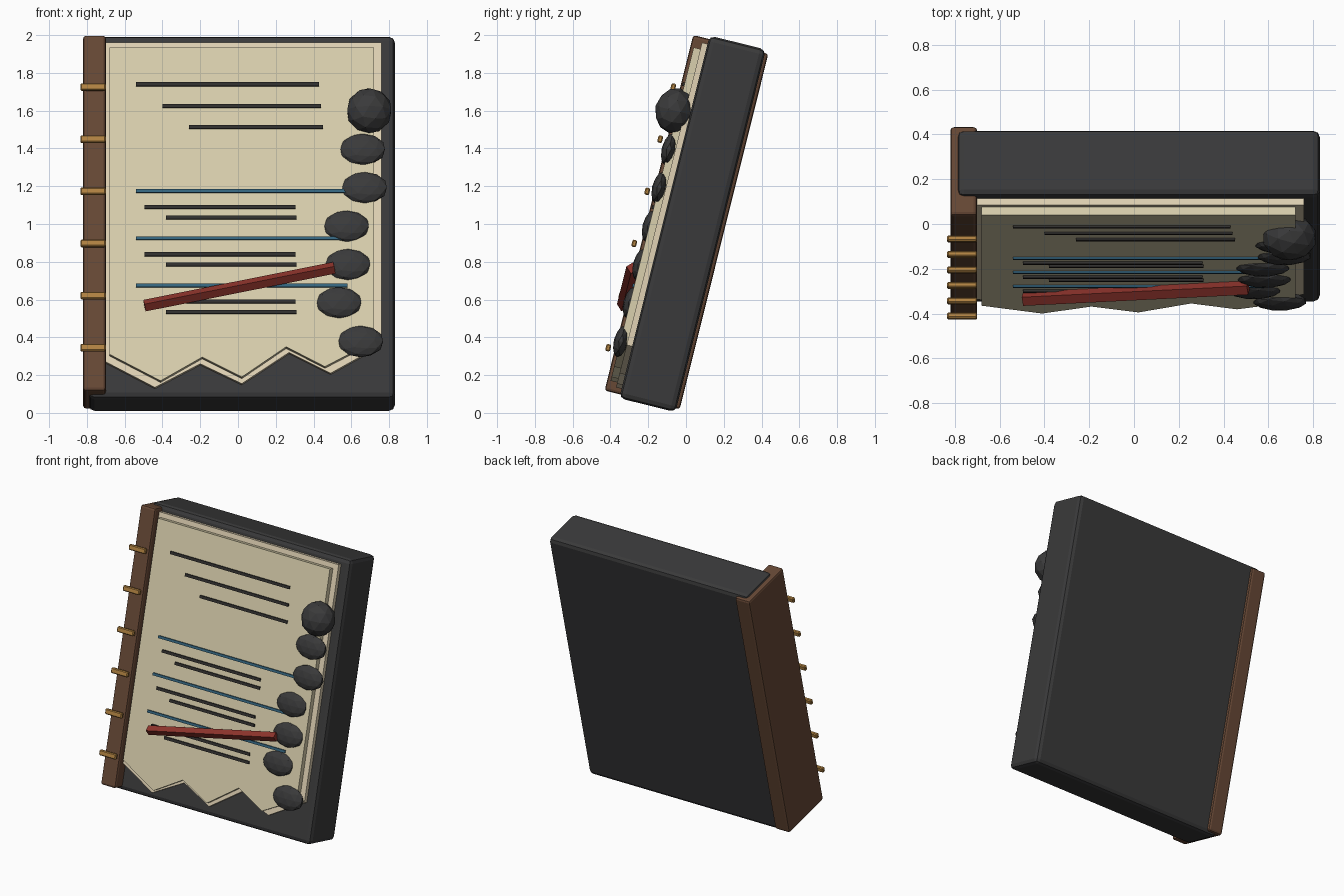
import bpy
import bmesh
from math import cos, sin, radians, atan2, hypot
from mathutils import Matrix, Vector

cube = bpy.data.objects.get("Cube")
if cube:
    bpy.data.objects.remove(cube, do_unlink=True)

# The whole book leans back; parts are built upright around its centre
LEAN = radians(14)
TILT = Matrix.Translation((0, 0, 1)) @ Matrix.Rotation(-LEAN, 4, 'X')


def up(height, y):
    """Upright z of a point at depth y whose height above ground is given."""
    return (height - 1 + sin(LEAN) * y) / cos(LEAN)


def material(name, r, g, b):
    m = bpy.data.materials.new(name)
    m.use_nodes = True
    m.diffuse_color = (r, g, b, 1)
    m.node_tree.nodes["Principled BSDF"].inputs["Base Color"].default_value = (r, g, b, 1)
    return m


CHARCOAL = material("charcoal", .042, .042, .043)
BROWN = material("brown leather", .135, .065, .036)
BRASS = material("brass", .45, .23, .055)
CREAM = material("cream paper", .70, .63, .42)
PALE = material("pale paper", .75, .65, .46)
INK = material("ink", .03, .028, .027)
BLUE = material("blue", .035, .13, .21)
RED = material("red", .27, .034, .025)


def finish(name, bm, mat, place=Matrix()):
    bmesh.ops.recalc_face_normals(bm, faces=bm.faces)
    mesh = bpy.data.meshes.new(name)
    bm.to_mesh(mesh)
    bm.free()
    mesh.materials.append(mat)
    obj = bpy.data.objects.new(name, mesh)
    obj.matrix_world = TILT @ place
    bpy.context.collection.objects.link(obj)
    return obj


def box(name, x, y, z, mat, bevel=0, segments=2):
    """Box between the (low, high) pairs given for each axis."""
    bm = bmesh.new()
    size = [b - a for a, b in (x, y, z)]
    mid = [(a + b) / 2 for a, b in (x, y, z)]
    bmesh.ops.create_cube(bm, size=1, matrix=Matrix.Diagonal((*size, 1)))
    obj = finish(name, bm, mat, Matrix.Translation(mid))
    if bevel:
        mod = obj.modifiers.new("Bevel", 'BEVEL')
        mod.width = bevel
        mod.segments = segments
    return obj


def torn_page(name, x, y, top, tear, mat):
    """Sheet whose lower edge follows the zigzag tear, left to right."""
    outline = [(px, up(h, y[0])) for px, h in tear] + [(x[1], top), (x[0], top)]
    bm = bmesh.new()
    face = bm.faces.new([bm.verts.new((px, y[0], pz)) for px, pz in outline])
    ext = bmesh.ops.extrude_face_region(bm, geom=[face])
    verts = [g for g in ext["geom"] if isinstance(g, bmesh.types.BMVert)]
    bmesh.ops.translate(bm, verts=verts, vec=(0, y[1] - y[0], 0))
    finish(name, bm, mat)


# Block, spine and sheets
box("cover_block", (-.79, .83), (-.12, .187), (-.98, .998), CHARCOAL, .03)
box("spine", (-.82, -.70), (-.205, .205), (-.96, .98), BROWN, .016)
torn_page("back_page", (-.70, .76), (-.15, -.118), .952,
          [(-.70, .27), (-.44, .135), (-.20, .26), (.02, .155),
           (.27, .32), (.49, .21), (.76, .36)], PALE)
torn_page("front_page", (-.68, .72), (-.187, -.15), .917,
          [(-.68, .31), (-.41, .17), (-.19, .295), (.02, .19),
           (.255, .35), (.46, .245), (.72, .38)], CREAM)

# Brass bands beside the spine
for i in range(6):
    z = up(1.725 - .276 * i, -.241)
    box(f"spine_band_{i + 1}", (-.835, -.70), (-.254, -.228),
        (z - .019, z + .019), BRASS, .006, 1)


# Written lines: heading, then three entries with a blue rule each
def line(name, x0, x1, height, thick, mat):
    z = up(height, -.192)
    box(name, (x0, x1), (-.197, -.186), (z - thick / 2, z + thick / 2), mat)


for i, (x0, x1, h) in enumerate([(-.54, .43, 1.74), (-.40, .44, 1.625), (-.26, .45, 1.513)]):
    line(f"heading_line_{i + 1}", x0, x1, h, .02, INK)
for i in range(3):
    drop = .25 * i
    line(f"blue_rule_{i + 1}", -.54, .58, 1.175 - drop, .018, BLUE)
    line(f"entry_upper_line_{i + 1}", -.495, .305, 1.09 - drop, .02, INK)
    line(f"entry_lower_line_{i + 1}", -.38, .31, 1.035 - drop, .02, INK)

# Red four-sided rod lying across the lower entries
a = Vector((-.495, -.22, up(.568, -.22)))
b = Vector((.51, -.22, up(.768, -.22)))
d = b - a
bm = bmesh.new()
bmesh.ops.create_cone(bm, cap_ends=True, segments=4, radius1=.032, radius2=.032,
                      depth=hypot(d.x, d.z))
finish("red_rod", bm, RED, Matrix.Translation((a + b) / 2)
       @ Matrix.Rotation(-atan2(d.z, d.x), 4, 'Y') @ Matrix.Rotation(radians(90), 4, 'Y'))


# Faceted stones down the outer edge
def stone(name, x, height, y, radii):
    bm = bmesh.new()
    bmesh.ops.create_icosphere(bm, subdivisions=2, radius=1,
                               matrix=Matrix.Diagonal((*radii, 1)))
    finish(name, bm, CHARCOAL, Matrix.Translation((x, y, up(height, y))))


stone("large_stone", .695, 1.60, -.203, (.122, .105, .122))
spots = [(.66, 1.395), (.67, 1.192), (.575, .988), (.582, .785), (.535, .583), (.65, .378)]
for i, (x, h) in enumerate(spots):
    stone(f"flat_stone_{i + 1}", x, h, -.184, (.123, .038, .086))
